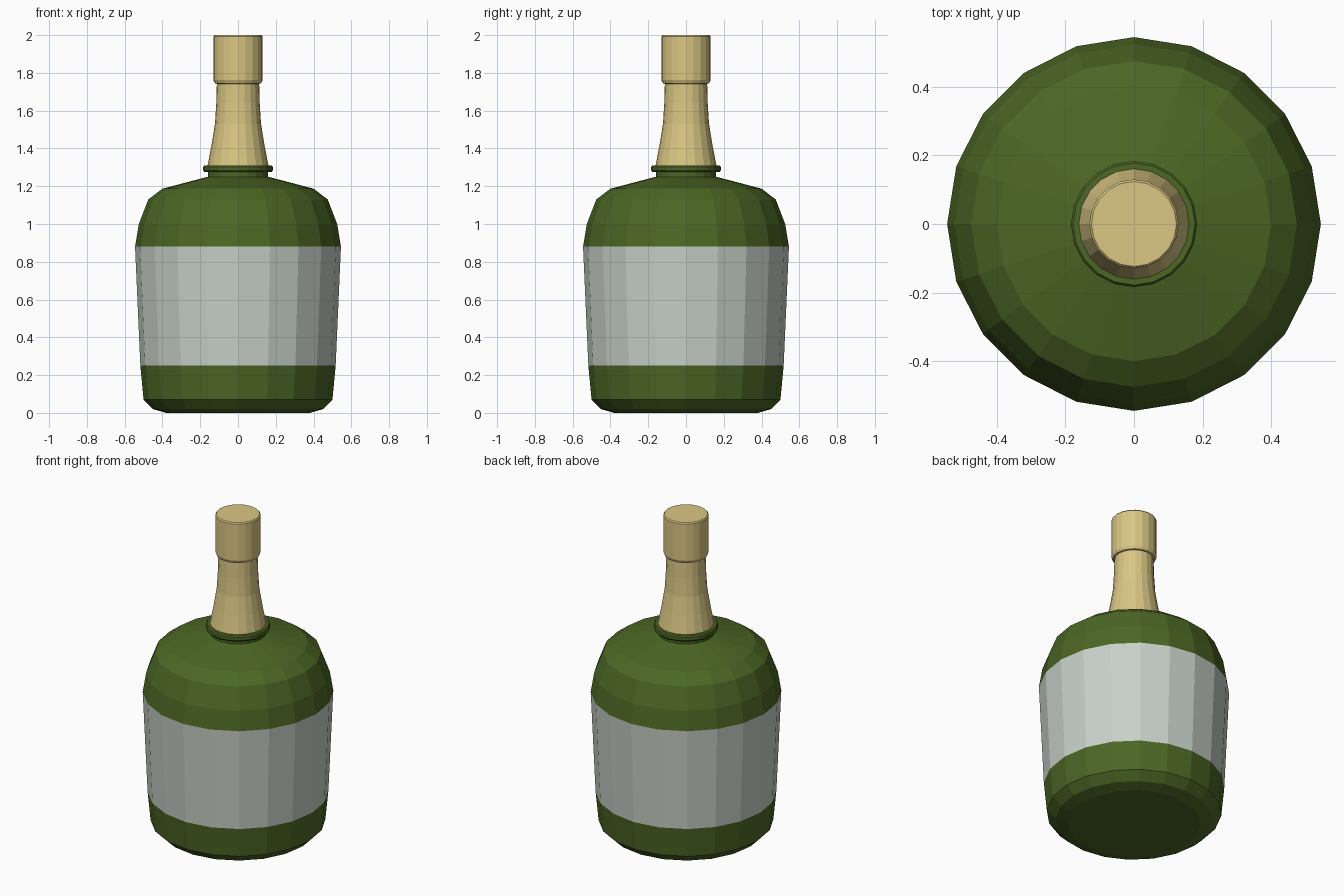
import bpy, bmesh, math

cube = bpy.data.objects.get("Cube")
if cube:
    bpy.data.objects.remove(cube, do_unlink=True)

SIDES = 20


def material(name, rgb):
    mat = bpy.data.materials.new(name)
    mat.use_nodes = True
    colour = (*rgb, 1.0)
    mat.diffuse_color = colour
    mat.node_tree.nodes["Principled BSDF"].inputs["Base Color"].default_value = colour
    return mat


def lathe(name, profile, mats, rule=None):
    """Revolve an (r, z) profile into a closed flat-faced solid."""
    bm = bmesh.new()
    rings = []
    for r, z in profile:
        angles = [math.tau * i / SIDES for i in range(SIDES)]
        rings.append([bm.verts.new((r * math.cos(a), r * math.sin(a), z)) for a in angles])
    for low, high in zip(rings, rings[1:]):
        for i in range(SIDES):
            j = (i + 1) % SIDES
            bm.faces.new((low[i], low[j], high[j], high[i]))
    bm.faces.new(rings[0][::-1])
    bm.faces.new(rings[-1])
    bmesh.ops.recalc_face_normals(bm, faces=bm.faces)
    if rule:
        for face in bm.faces:
            face.material_index = rule(face)
    mesh = bpy.data.meshes.new(name)
    bm.to_mesh(mesh)
    bm.free()
    for mat in mats:
        mesh.materials.append(mat)
    obj = bpy.data.objects.new(name, mesh)
    bpy.context.collection.objects.link(obj)
    return obj


green = material("bottle green", (0.072, 0.135, 0.018))
paper = material("label grey", (0.58, 0.63, 0.58))
foil = material("pale gold foil", (0.70, 0.57, 0.23))

# Bottle body, with the label as the tall band between its two middle rings
LABEL_LOW, LABEL_HIGH = 0.25, 0.88


def body_colour(face):
    on_label = all(LABEL_LOW - 0.01 < v.co.z < LABEL_HIGH + 0.01 for v in face.verts)
    return 1 if on_label else 0


lathe("bottle_body", [
    (0.38, 0), (0.45, 0.02), (0.50, 0.07), (0.517, LABEL_LOW),
    (0.545, LABEL_HIGH), (0.525, 1.0), (0.475, 1.13), (0.40, 1.187),
    (0.16, 1.25),
], [green, paper], body_colour)

# Glass collar at the foot of the neck
lathe("neck_collar", [
    (0.16, 1.245), (0.16, 1.275), (0.178, 1.275), (0.184, 1.283),
    (0.184, 1.303), (0.178, 1.311), (0.15, 1.311),
], [green])

# Foil-wrapped neck
lathe("neck_foil", [
    (0.161, 1.31), (0.14, 1.42), (0.122, 1.53), (0.115, 1.64), (0.112, 1.75),
], [foil])

# Stopper cap
lathe("stopper_cap", [
    (0.112, 1.742), (0.122, 1.744), (0.13, 1.762),
    (0.13, 1.993), (0.124, 2.0),
], [foil])
